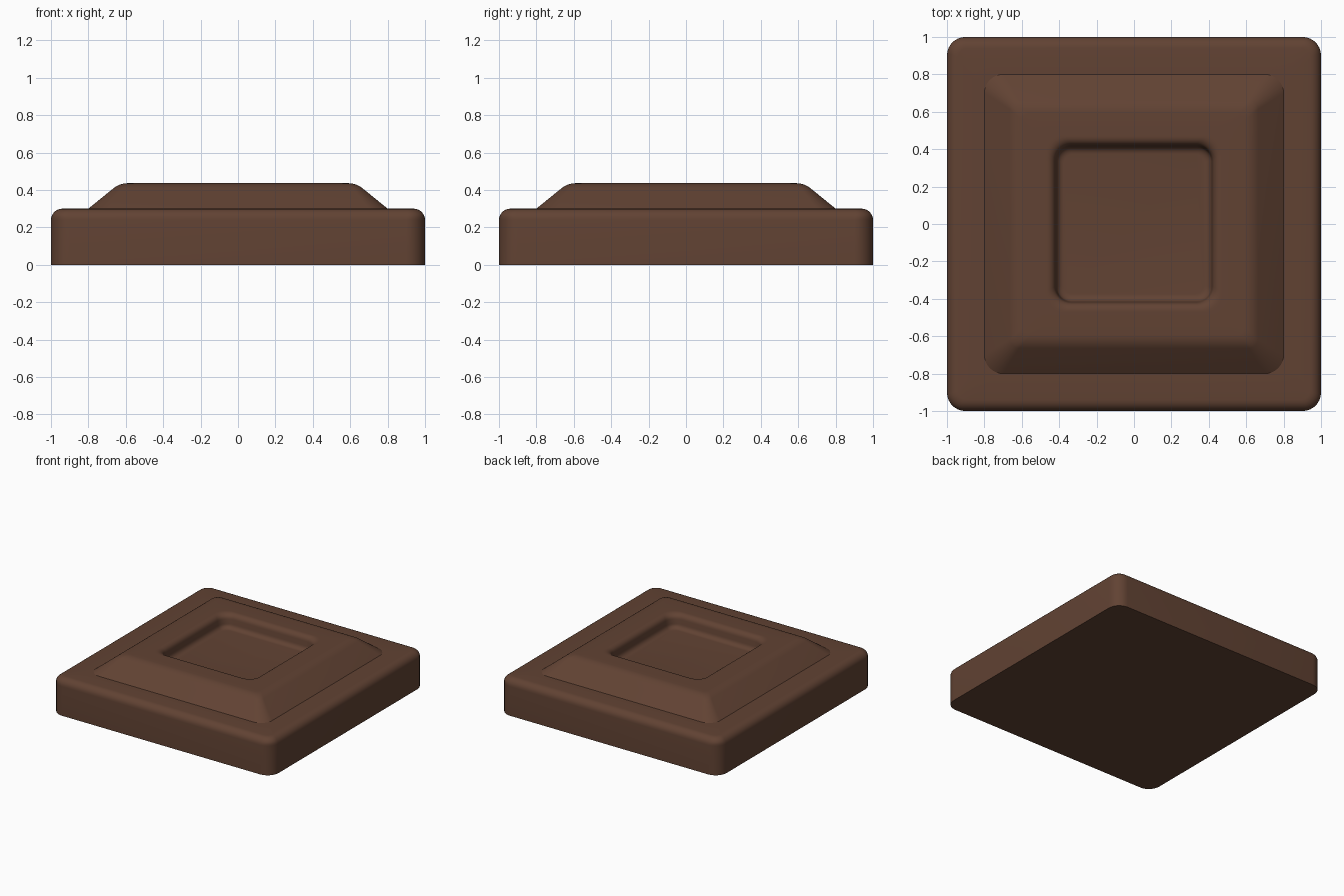
import bpy, bmesh, math

if "Cube" in bpy.data.objects:
    bpy.data.objects.remove(bpy.data.objects["Cube"])

SEG = 8  # steps per rounded corner


def ring(bm, half, radius, z):
    """Rounded square outline, counter-clockwise."""
    c = half - radius
    verts = []
    for k, (sx, sy) in enumerate([(1, 1), (-1, 1), (-1, -1), (1, -1)]):
        for i in range(SEG + 1):
            a = math.pi / 2 * (k + i / SEG)
            verts.append(bm.verts.new((sx * c + radius * math.cos(a),
                                       sy * c + radius * math.sin(a), z)))
    return verts


def fillet(h0, z0, dh, dz, r0, r1, start, end, steps=6):
    """Quarter-arc part of the profile as (half width, corner radius, z)."""
    out = []
    for i in range(steps + 1):
        t = i / steps
        a = math.radians(start + (end - start) * t)
        out.append((h0 + dh * math.cos(a), r0 + (r1 - r0) * t, z0 + dz * math.sin(a)))
    return out


# Profile from the underside, over the slab and raised rim, into the recess
profile = [(1.0, 0.10, 0.0)]
profile += fillet(0.94, 0.24, 0.06, 0.06, 0.10, 0.05, 0, 90)       # slab top edge
profile += [(0.80, 0.10, 0.30)]                                    # foot of the slope
profile += fillet(0.59, 0.316, 0.12, 0.12, 0.05, 0.04, 52, 90)     # rounded crest
profile += [(0.475, 0.10, 0.436)]
profile += fillet(0.465, 0.391, 0.045, 0.045, 0.10, 0.085, 90, 175)  # recess lip
profile += fillet(0.375, 0.365, 0.04, 0.04, 0.08, 0.05, -5, -90)   # recess floor edge

bm = bmesh.new()
rings = [ring(bm, *p) for p in profile]
for lo, hi in zip(rings, rings[1:]):
    n = len(lo)
    for i in range(n):
        j = (i + 1) % n
        bm.faces.new((lo[i], lo[j], hi[j], hi[i]))
bm.faces.new(rings[0][::-1])   # underside
bm.faces.new(rings[-1])        # recess floor

mesh = bpy.data.meshes.new("chocolate_piece")
bm.to_mesh(mesh)
bm.free()
piece = bpy.data.objects.new("chocolate_piece", mesh)
bpy.context.collection.objects.link(piece)

# Chocolate brown
brown = bpy.data.materials.new("chocolate_brown")
brown.diffuse_color = (0.12, 0.055, 0.033, 1)
brown.use_nodes = True
brown.node_tree.nodes["Principled BSDF"].inputs["Base Color"].default_value = brown.diffuse_color
mesh.materials.append(brown)

bpy.context.view_layer.objects.active = piece
piece.select_set(True)
bpy.ops.object.shade_smooth_by_angle(angle=math.radians(30))
